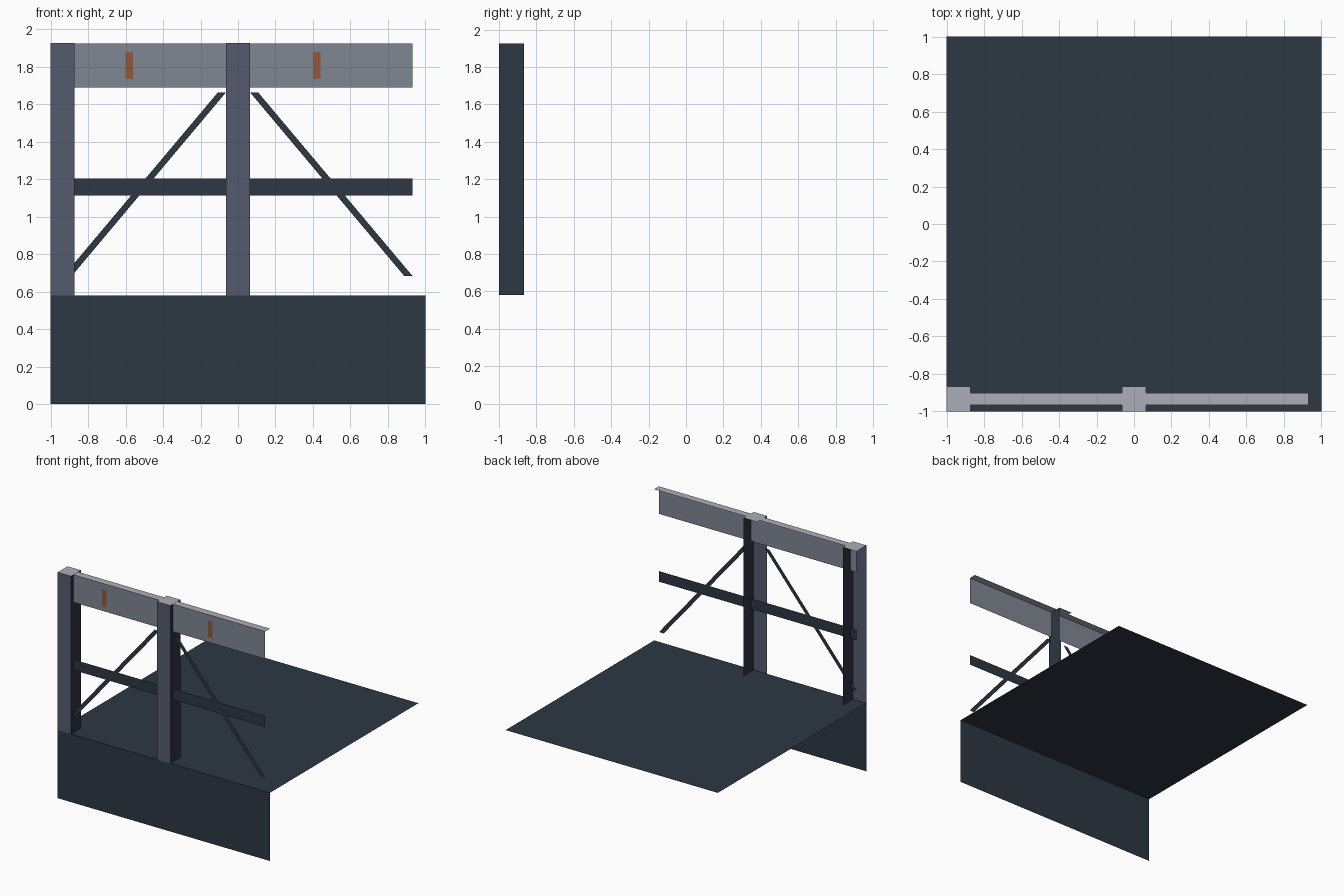
import bpy

if "Cube" in bpy.data.objects:
    bpy.data.objects.remove(bpy.data.objects["Cube"])


def lin(c):
    c /= 255
    return c / 12.92 if c <= 0.04045 else ((c + 0.055) / 1.055) ** 2.4


def material(name, r, g, b):
    m = bpy.data.materials.new(name)
    m.diffuse_color = (lin(r), lin(g), lin(b), 1)
    m.use_nodes = True
    m.node_tree.nodes["Principled BSDF"].inputs["Base Color"].default_value = m.diffuse_color
    return m


DARK = material("dark slate", 45, 55, 66)
POST = material("post blue grey", 85, 91, 110)
BEAM = material("beam grey", 128, 135, 148)
CAP = material("cap light grey", 172, 175, 186)
RUST = material("rust orange", 146, 87, 58)


def build(name, quads):
    """One object from (material, four corners) sheets."""
    verts, faces, mats = [], [], []
    for mat, corners in quads:
        faces.append(range(len(verts), len(verts) + 4))
        verts += corners
        if mat not in mats:
            mats.append(mat)
    mesh = bpy.data.meshes.new(name)
    mesh.from_pydata(verts, [], [list(f) for f in faces])
    for m in mats:
        mesh.materials.append(m)
    for poly, (mat, _) in zip(mesh.polygons, quads):
        poly.material_index = mats.index(mat)
    ob = bpy.data.objects.new(name, mesh)
    bpy.context.collection.objects.link(ob)
    return ob


# Sheets facing front, right and up
def front(x0, x1, z0, z1, y):
    return [(x0, y, z0), (x1, y, z0), (x1, y, z1), (x0, y, z1)]


def right(y0, y1, z0, z1, x):
    return [(x, y0, z0), (x, y1, z0), (x, y1, z1), (x, y0, z1)]


def top(x0, x1, y0, y1, z):
    return [(x0, y0, z), (x1, y0, z), (x1, y1, z), (x0, y1, z)]


DECK, TOP = 0.58, 1.925      # deck and railing heights
RAIL_Y, HALF = -0.966, 0.932  # railing plane and half length

# Deck and its front fascia
build("deck", [(DARK, top(-1, 1, -1, 1, DECK))])
build("fascia", [(DARK, front(-1, 1, 0, DECK, -1))])

# Posts: open behind and on the left
for name, x in (("end_post", -1), ("middle_post", -0.064)):
    w = 0.127
    build(name, [(POST, front(x, x + w, DECK, TOP, -1)),
                 (DARK, right(-1, -0.867, DECK, TOP, x + w)),
                 (CAP, top(x, x + w, -1, -0.867, TOP))])

# Top beam with its cap, and the middle rail
build("top_beam", [(BEAM, front(-HALF, HALF, 1.69, TOP - 0.001, RAIL_Y)),
                   (CAP, top(-HALF, HALF, RAIL_Y, -0.902, TOP - 0.001))])
build("middle_rail", [(DARK, front(-HALF, HALF, 1.112, 1.202, RAIL_Y))])

# Diagonal braces, mirrored about the middle post
for name, s in (("right_brace", 1), ("left_brace", -1)):
    pts = [(0.888, 0.682), (HALF, 0.682), (0.108, 1.662), (0.065, 1.662)]
    corners = [(s * x, RAIL_Y - 0.002, z) for x, z in pts]
    build(name, [(DARK, corners[::s])])

# Rust coloured markers on the beam
for name, x in (("left_marker", -0.6), ("right_marker", 0.4)):
    build(name, [(RUST, front(x, x + 0.04, 1.735, 1.877, RAIL_Y - 0.006))])
